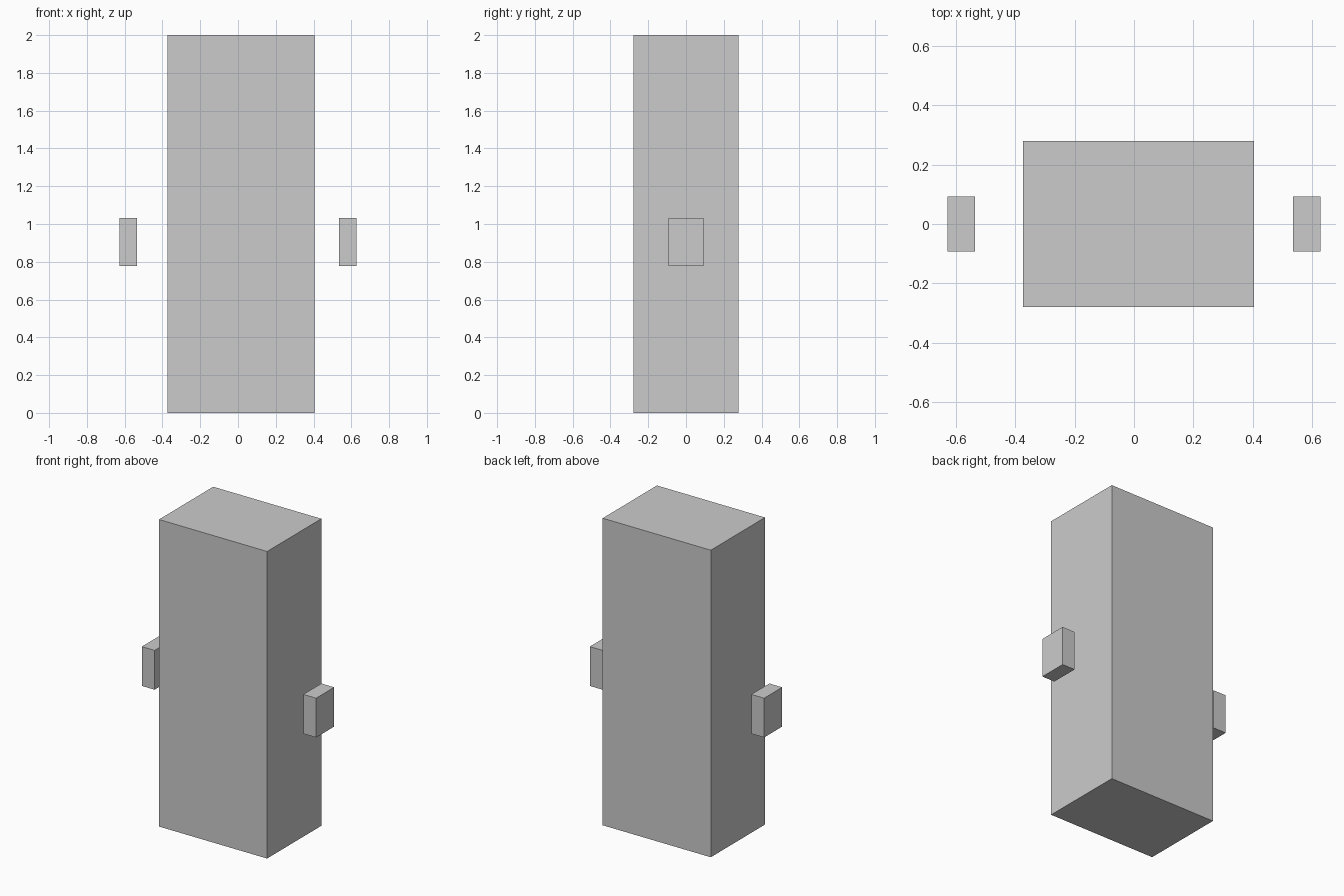
import bpy

if "Cube" in bpy.data.objects:
    bpy.data.objects.remove(bpy.data.objects["Cube"])


def box(name, lo, hi):
    """Axis-aligned box between two corners."""
    centre = [(a + b) / 2 for a, b in zip(lo, hi)]
    bpy.ops.mesh.primitive_cube_add(size=1, location=centre)
    ob = bpy.context.object
    ob.name = name
    ob.scale = [b - a for a, b in zip(lo, hi)]
    bpy.ops.object.transform_apply(location=False, rotation=False, scale=True)
    return ob


# Tall main block, slightly off-centre in x
box("body", (-0.374, -0.279, 0.0), (0.405, 0.279, 2.0))

# Small floating blocks on either side
for side, name in ((-1, "left_block"), (1, "right_block")):
    x0, x1 = sorted((side * 0.536, side * 0.628))
    box(name, (x0, -0.093, 0.777), (x1, 0.093, 1.033))
